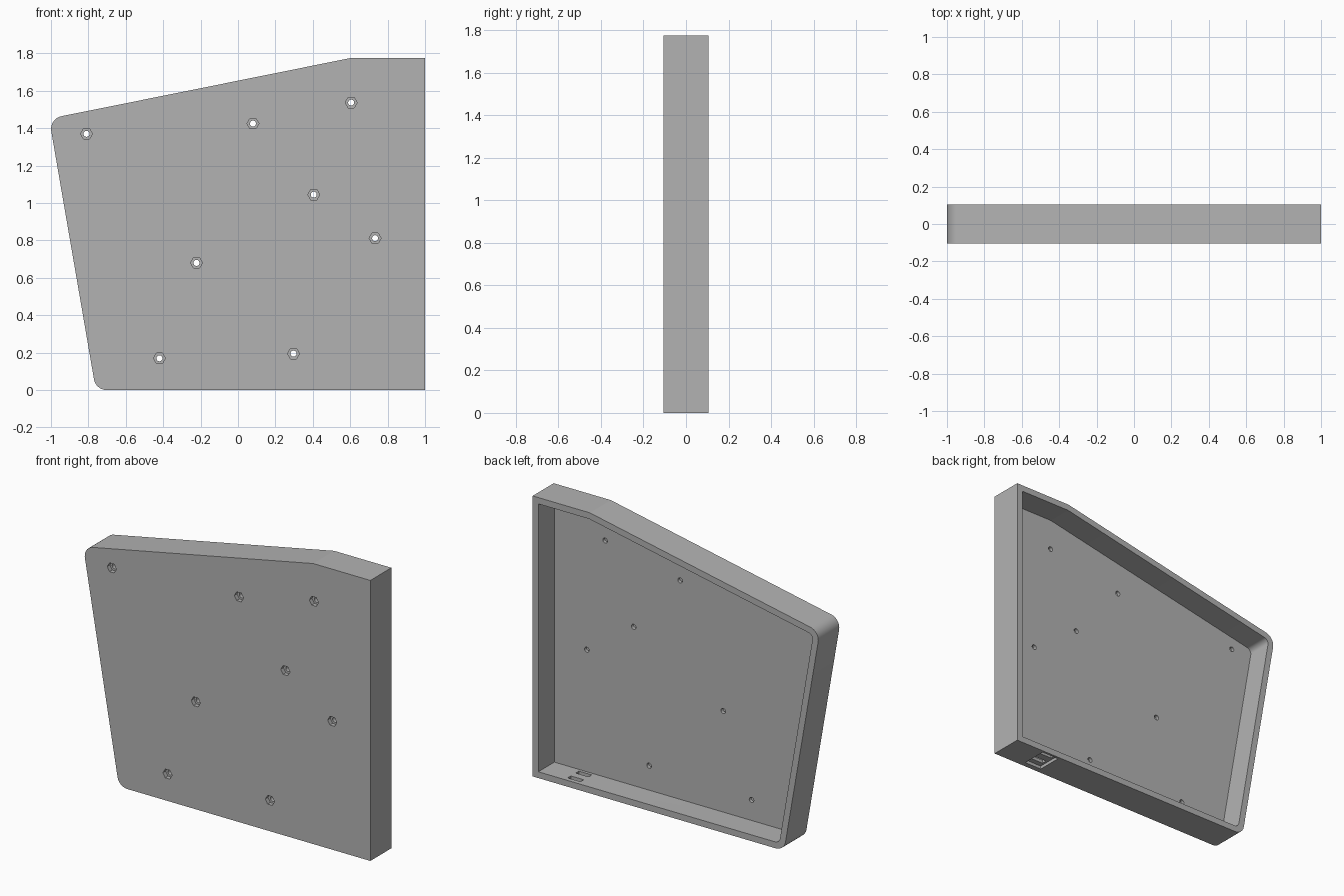
import bpy, bmesh, math
from mathutils import Vector

cube = bpy.data.objects.get("Cube")
if cube:
    bpy.data.objects.remove(cube, do_unlink=True)

HALF = 0.105      # half depth of the tray
WALL = 0.04
FLOOR_Y = -0.055  # inner face of the front panel

grey = bpy.data.materials.new("plain grey")
grey.use_nodes = True
grey.diffuse_color = (0.45, 0.45, 0.45, 1)
grey.node_tree.nodes["Principled BSDF"].inputs["Base Color"].default_value = (0.45, 0.45, 0.45, 1)


def inset(points, d):
    """Move every edge of a counter-clockwise outline inwards by d."""
    result = []
    for i, p in enumerate(points):
        a = (p - points[i - 1]).normalized()
        b = (points[(i + 1) % len(points)] - p).normalized()
        na, nb = Vector((-a.y, a.x)), Vector((-b.y, b.x))
        result.append(p + (na + nb) * d / (1 + na.dot(nb)))
    return result


def rounded(points, rounds, radius, steps=12):
    """Replace the chosen corners with arcs."""
    result = []
    for i, p in enumerate(points):
        if i not in rounds:
            result.append(p)
            continue
        a = (points[i - 1] - p).normalized()
        b = (points[(i + 1) % len(points)] - p).normalized()
        half = a.angle(b) / 2
        centre = p + (a + b).normalized() * radius / math.sin(half)
        start = p + a * radius / math.tan(half) - centre
        sweep = math.pi - 2 * half
        for k in range(steps + 1):
            t = sweep * k / steps
            c, s = math.cos(t), math.sin(t)
            result.append(centre + Vector((c * start.x - s * start.y, s * start.x + c * start.y)))
    return result


def ring(x, z, radius, sides):
    return [Vector((x + radius * math.cos(math.tau * k / sides),
                    z + radius * math.sin(math.tau * k / sides))) for k in range(sides)]


def box(x0, x1, z0, z1):
    return [Vector(p) for p in ((x0, z0), (x1, z0), (x1, z1), (x0, z1))]


def prisms(name, parts):
    """Extrude x-z outlines along y; parts holds (outline, y start, y end)."""
    bm = bmesh.new()
    for outline, y0, y1 in parts:
        front = [bm.verts.new((p.x, y0, p.y)) for p in outline]
        back = [bm.verts.new((p.x, y1, p.y)) for p in outline]
        bm.faces.new(front)
        bm.faces.new(back[::-1])
        for i in range(len(front)):
            bm.faces.new((front[i - 1], back[i - 1], back[i], front[i]))
    bmesh.ops.recalc_face_normals(bm, faces=bm.faces)
    mesh = bpy.data.meshes.new(name)
    bm.to_mesh(mesh)
    bm.free()
    mesh.materials.append(grey)
    obj = bpy.data.objects.new(name, mesh)
    bpy.context.collection.objects.link(obj)
    return obj


# Tray shell outline: slanted left side and top, two rounded corners
corners = [Vector(p) for p in ((-0.76, 0), (1, 0), (1, 1.775), (0.6, 1.775), (-1.01, 1.451))]
tray = prisms("case_tray", [(rounded(corners, (0, 4), 0.07), -HALF, HALF)])

# Cavity open at the back
cavity = prisms("cavity_cutter", [(rounded(inset(corners, WALL), (0, 4), 0.035), FLOOR_Y, HALF + 0.1)])

# Screw holes with hexagonal nut pockets on the front
screws = [(-0.81, 1.37), (0.08, 1.425), (0.605, 1.537), (0.405, 1.045),
          (0.733, 0.812), (-0.222, 0.68), (-0.42, 0.17), (0.297, 0.195)]
holes = prisms("screw_hole_cutter", [(ring(x, z, 0.016, 48), -0.2, 0) for x, z in screws])
pockets = prisms("nut_pocket_cutter", [(ring(x, z, 0.032, 6), -0.2, -0.078) for x, z in screws])

# Socket recess under the bottom wall, with two slots through it
recess = prisms("socket_recess_cutter", [(box(0.67, 0.79, -0.1, 0.02), -0.07, 0.09)])
slots = prisms("socket_slot_cutter", [(box(0.685, 0.775, -0.1, 0.1), y - 0.016, y + 0.016)
                                      for y in (-0.02, 0.06)])

# Cut everything out of the tray
bpy.ops.object.select_all(action="DESELECT")
bpy.context.view_layer.objects.active = tray
tray.select_set(True)
for cutter in (cavity, holes, pockets, recess, slots):
    cutter.hide_render = True
    mod = tray.modifiers.new(cutter.name, "BOOLEAN")
    mod.operation = "DIFFERENCE"
    mod.solver = "EXACT"
    mod.object = cutter
    bpy.ops.object.modifier_apply(modifier=mod.name)
    bpy.data.objects.remove(cutter, do_unlink=True)

# Smooth the arcs only, keeping the shallow top bend sharp
bpy.ops.object.shade_smooth_by_angle(angle=math.radians(9.5))
